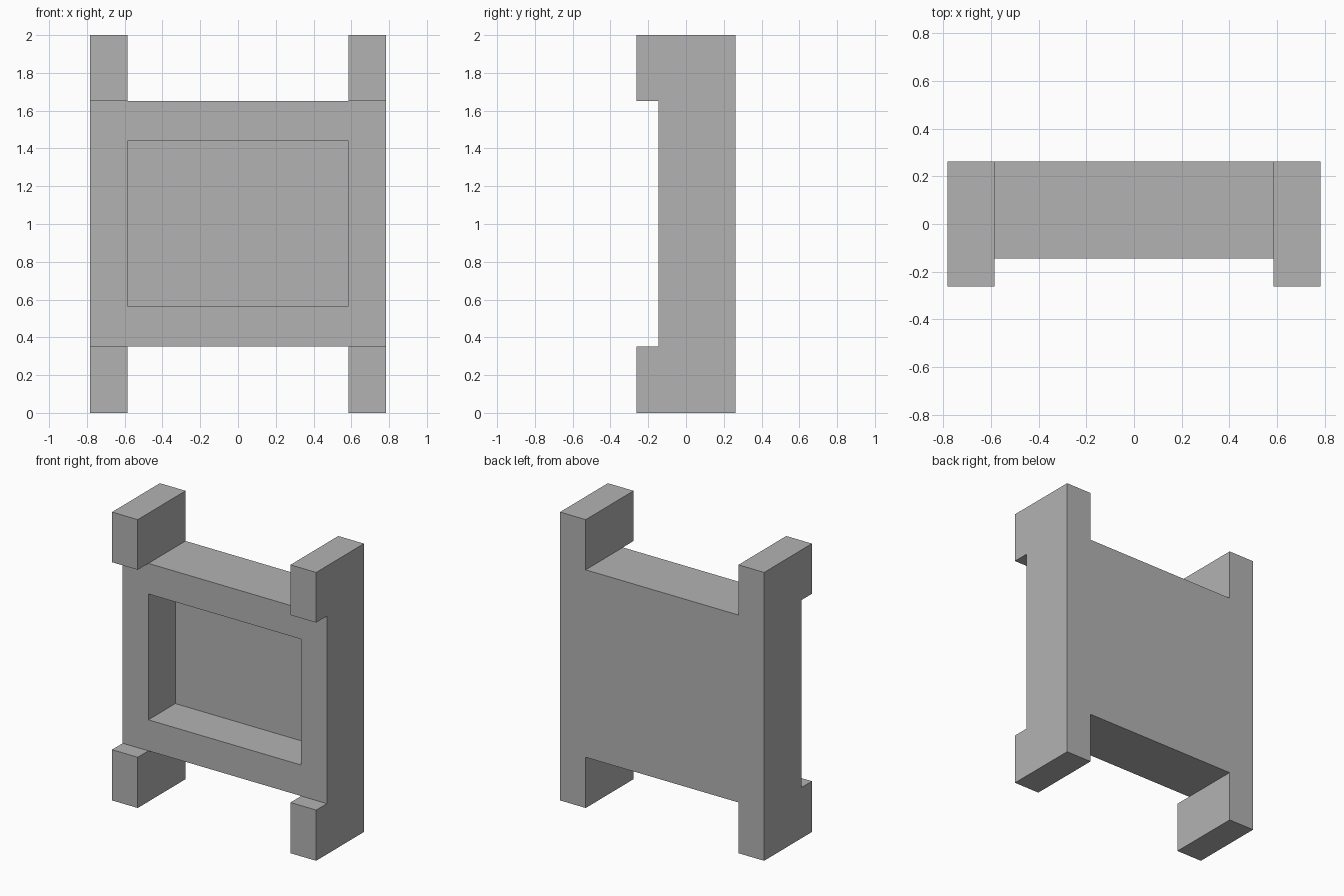
import bpy
import bmesh

cube = bpy.data.objects.get("Cube")
if cube:
    bpy.data.objects.remove(cube, do_unlink=True)

# One plain grey for the whole model
GREY = (0.45, 0.45, 0.45, 1.0)
grey = bpy.data.materials.new("plain grey")
grey.use_nodes = True
grey.diffuse_color = GREY
grey.node_tree.nodes["Principled BSDF"].inputs["Base Color"].default_value = GREY

# Main dimensions
HALF_WIDTH, INNER = 0.783, 0.586
FRONT, FACE, RECESS, BACK = -0.262, -0.145, 0.15, 0.262
FOOT, TOP, HEAD = 0.352, 2.0, 1.652
SILL, LINTEL = 0.567, 1.44


def extrude_profile(name, profile, x0, x1):
    """Extrude a (y, z) outline along x into a solid object."""
    bm = bmesh.new()
    face = bm.faces.new([bm.verts.new((x0, y, z)) for y, z in profile])
    moved = bmesh.ops.extrude_face_region(bm, geom=[face], use_keep_orig=True)
    verts = [g for g in moved["geom"] if isinstance(g, bmesh.types.BMVert)]
    bmesh.ops.translate(bm, verts=verts, vec=(x1 - x0, 0, 0))
    bmesh.ops.recalc_face_normals(bm, faces=bm.faces)
    mesh = bpy.data.meshes.new(name)
    bm.to_mesh(mesh)
    bm.free()
    mesh.materials.append(grey)
    obj = bpy.data.objects.new(name, mesh)
    bpy.context.collection.objects.link(obj)
    return obj


# Posts: full-height uprights whose heads and feet project forward
post_outline = [
    (FRONT, 0), (BACK, 0), (BACK, TOP), (FRONT, TOP),
    (FRONT, HEAD), (FACE, HEAD), (FACE, FOOT), (FRONT, FOOT),
]
extrude_profile("left_post", post_outline, INNER, HALF_WIDTH)
extrude_profile("right_post", post_outline, -HALF_WIDTH, -INNER)

# Panel: top and bottom rails joined by a recessed back board
panel_outline = [
    (FACE, FOOT), (BACK, FOOT), (BACK, HEAD), (FACE, HEAD),
    (FACE, LINTEL), (RECESS, LINTEL), (RECESS, SILL), (FACE, SILL),
]
extrude_profile("recessed_panel", panel_outline, -INNER, INNER)
